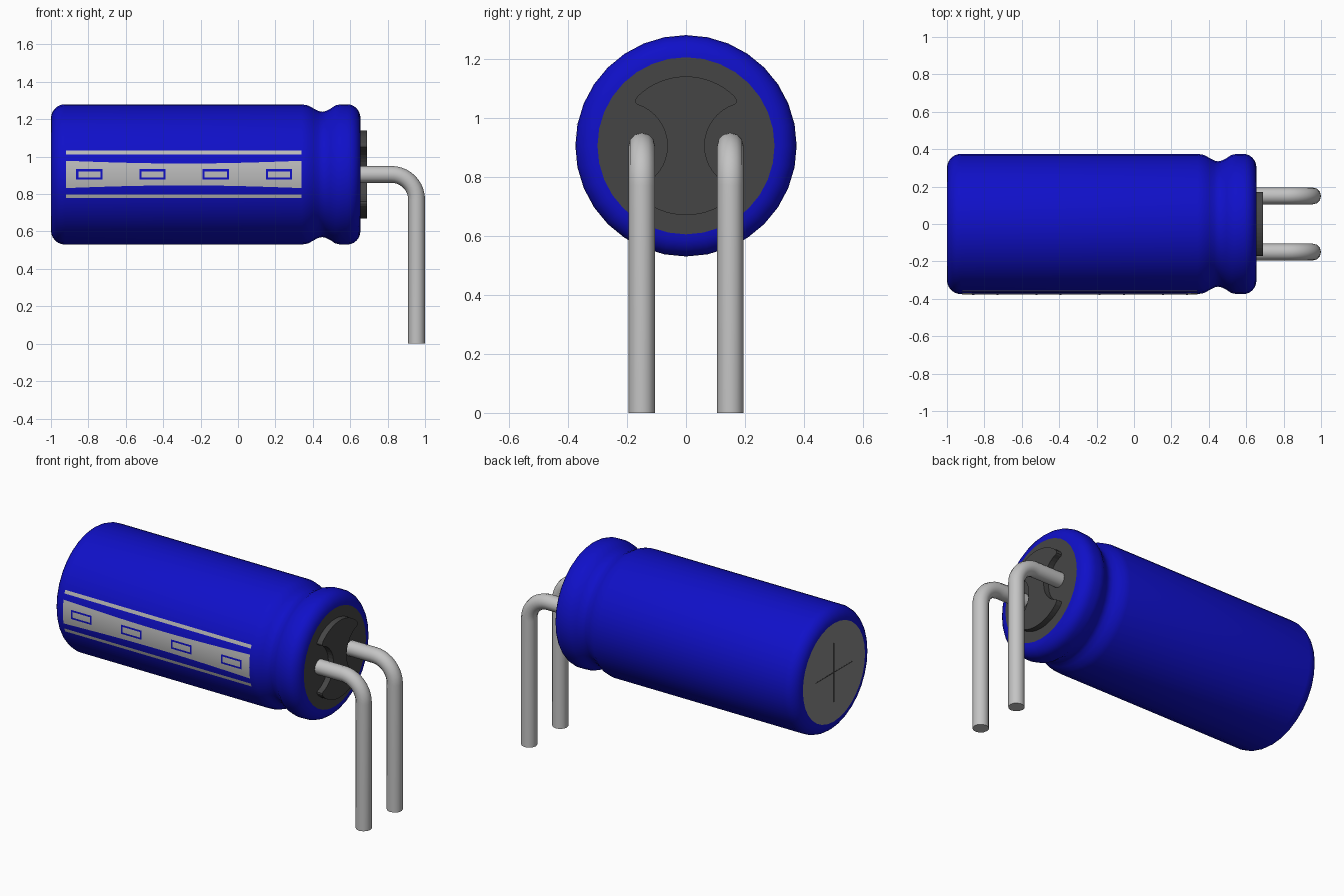
import bpy, bmesh
from math import sin, cos, pi, sqrt, radians
from mathutils import Vector

cube = bpy.data.objects.get("Cube")
if cube:
    bpy.data.objects.remove(cube, do_unlink=True)

AXIS_Z = 0.905
RADIUS = 0.375
SIDES = 32


def material(name, rgb):
    m = bpy.data.materials.new(name)
    m.use_nodes = True
    m.diffuse_color = (*rgb, 1)
    m.node_tree.nodes["Principled BSDF"].inputs["Base Color"].default_value = (*rgb, 1)
    return m


BLUE = material("sleeve blue", (0.005, 0.005, 0.58))
SILVER = material("label silver", (0.5, 0.5, 0.5))
LEAD = material("lead metal", (0.55, 0.55, 0.55))
RUBBER = material("rubber dark grey", (0.06, 0.06, 0.06))
CAN = material("can grey", (0.25, 0.25, 0.25))


def finish(bm, name, mats, smooth=None, recalc=True):
    if recalc:
        bmesh.ops.recalc_face_normals(bm, faces=bm.faces)
    me = bpy.data.meshes.new(name)
    bm.to_mesh(me)
    bm.free()
    ob = bpy.data.objects.new(name, me)
    bpy.context.collection.objects.link(ob)
    for m in mats:
        me.materials.append(m)
    if smooth:
        smooth_object(ob, smooth)
    return ob


def smooth_object(ob, angle):
    bpy.ops.object.select_all(action='DESELECT')
    ob.select_set(True)
    bpy.context.view_layer.objects.active = ob
    bpy.ops.object.shade_smooth_by_angle(angle=radians(angle))


def arc(cx, cy, rx, ry, a0, a1, n):
    steps = [radians(a0 + (a1 - a0) * i / n) for i in range(n + 1)]
    return [(cx + rx * cos(a), cy + ry * sin(a)) for a in steps]


# Sleeved can: profile of (x, radius) turned about the long axis
profile = arc(-0.925, 0.3, 0.075, 0.075, 180, 90, 6)
profile += [(0.34, RADIUS), (0.375, 0.369), (0.405, 0.352), (0.43, 0.339), (0.45, 0.335),
            (0.47, 0.339), (0.495, 0.352), (0.52, 0.369), (0.55, RADIUS)]
profile += arc(0.585, 0.3, 0.07, 0.075, 90, 0, 6)
bm = bmesh.new()
rings = []
for x, r in profile:
    rings.append([bm.verts.new((x, r * sin(2 * pi * k / SIDES), AXIS_Z + r * cos(2 * pi * k / SIDES)))
                  for k in range(SIDES)])
for a, b in zip(rings, rings[1:]):
    for k in range(SIDES):
        n = (k + 1) % SIDES
        bm.faces.new((a[k], a[n], b[n], b[k]))
bm.faces.new(rings[0]).material_index = 1
bm.faces.new(rings[-1]).material_index = 2
body = finish(bm, "can_body", [BLUE, CAN, RUBBER], 35)
for p in body.data.polygons:
    if p.material_index:
        p.use_smooth = False


# Raised hourglass rib on the rubber seal
outline = arc(0, 0, 0.235, 0.235, 46, 134, 16)
outline += [(-0.172, 0.155), (-0.172, 0.146)]
outline += arc(-0.21, 0, 0.147, 0.147, 72, -72, 16)
outline += [(-0.172, -0.146), (-0.172, -0.155)]
outline += arc(0, 0, 0.235, 0.235, 226, 314, 16)
outline += [(0.172, -0.155), (0.172, -0.146)]
outline += arc(0.21, 0, 0.147, 0.147, 252, 108, 16)
outline += [(0.172, 0.146), (0.172, 0.155)]
bm = bmesh.new()
face = bm.faces.new([bm.verts.new((0.65, y, AXIS_Z + z)) for y, z in outline])
ext = bmesh.ops.extrude_face_region(bm, geom=[face])
bmesh.ops.translate(bm, vec=(0.04, 0, 0),
                    verts=[v for v in ext["geom"] if isinstance(v, bmesh.types.BMVert)])
finish(bm, "seal_rib", [RUBBER])


# Bent wire leads
def lead(name, y):
    cu = bpy.data.curves.new(name, 'CURVE')
    cu.dimensions = '3D'
    cu.bevel_depth = 0.045
    cu.bevel_resolution = 4
    cu.use_fill_caps = True
    path = [(0.64, AXIS_Z)] + arc(0.82, AXIS_Z - 0.135, 0.135, 0.135, 90, 0, 10) + [(0.955, 0)]
    sp = cu.splines.new('POLY')
    sp.points.add(len(path) - 1)
    for p, (x, z) in zip(sp.points, path):
        p.co = (x, y, z, 1)
    cu.materials.append(LEAD)
    ob = bpy.data.objects.new(name, cu)
    bpy.context.collection.objects.link(ob)
    bpy.ops.object.select_all(action='DESELECT')
    ob.select_set(True)
    bpy.context.view_layer.objects.active = ob
    bpy.ops.object.convert(target='MESH')
    smooth_object(bpy.context.object, 35)


lead("left_lead", 0.15)
lead("right_lead", -0.15)


# Curved label pieces wrapped on the front of the sleeve
def patch(bm, x0, x1, z0, z1, r, nx=1, nz=4, waist=0):
    grid = []
    for i in range(nx + 1):
        t = i / nx
        squeeze = 1 - waist * sin(pi * t)
        col = []
        for j in range(nz + 1):
            z = (z0 + (z1 - z0) * j / nz) * squeeze
            col.append(bm.verts.new((x0 + (x1 - x0) * t, -sqrt(r * r - z * z), AXIS_Z + z)))
        grid.append(col)
    for a, b in zip(grid, grid[1:]):
        for j in range(nz):
            bm.faces.new((a[j], b[j], b[j + 1], a[j + 1]))


bm = bmesh.new()
patch(bm, -0.92, 0.34, -0.073, 0.073, RADIUS + 0.002, 16, 8, 0.2)
for s in (-1, 1):
    patch(bm, -0.92, 0.34, s * 0.117 - 0.01, s * 0.117 + 0.01, RADIUS + 0.002)
finish(bm, "label_stripe", [SILVER], 35, recalc=False)

# Outlined minus marks on the label
bm = bmesh.new()
W, H, T, R = 0.07, 0.028, 0.011, RADIUS + 0.0035
for cx in (-0.795, -0.457, -0.119, 0.219):
    for s in (-1, 1):
        patch(bm, cx - W, cx + W, s * (H - T / 2) - T / 2, s * (H - T / 2) + T / 2, R)
        patch(bm, cx + s * (W - T / 2) - T / 2, cx + s * (W - T / 2) + T / 2, -H + T, H - T, R)
finish(bm, "minus_marks", [BLUE], 35, recalc=False)

# Scored vent cross on the closed end of the can
bm = bmesh.new()
for sy, sz in ((0.006, 0.36), (0.36, 0.006)):
    geo = bmesh.ops.create_cube(bm, size=1)
    bmesh.ops.scale(bm, vec=(0.002, sy, sz), verts=geo["verts"])
    bmesh.ops.translate(bm, vec=Vector((-1, 0, AXIS_Z)), verts=geo["verts"])
finish(bm, "vent_cross", [RUBBER])
